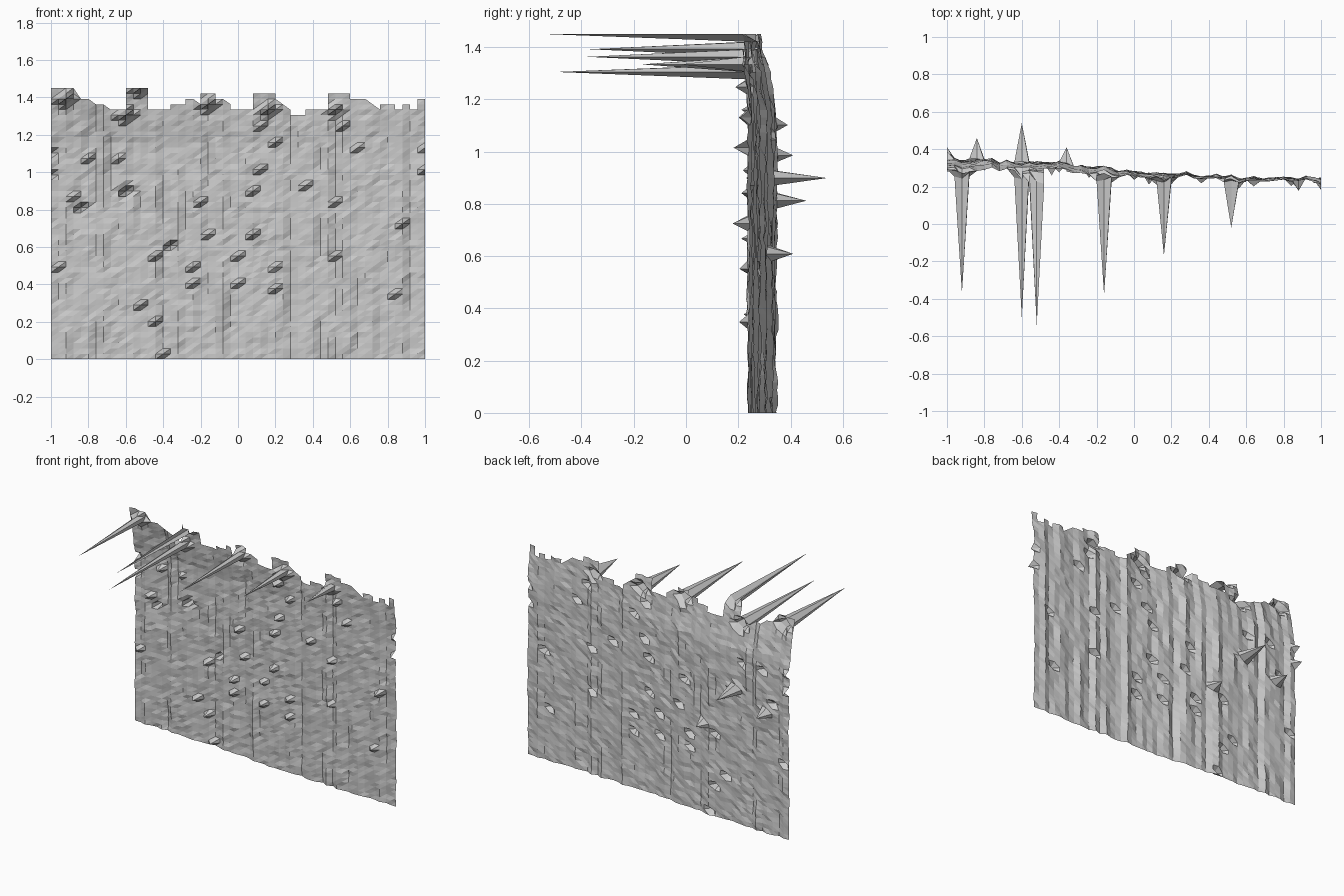
import bpy, bmesh, random

if "Cube" in bpy.data.objects:
    bpy.data.objects.remove(bpy.data.objects["Cube"])

random.seed(4)
N = 50
DX, DZ = 0.04, 0.029

# top edge runs: first column, last column, row at left, row at right
TOP = [(0, 3, 50, 50), (3, 4, 50, 48), (4, 5, 48, 48), (5, 8, 48, 46), (8, 10, 46, 46),
       (10, 13, 50, 50), (13, 16, 46, 46), (16, 18, 47, 47), (18, 20, 48, 47), (20, 22, 49, 49),
       (22, 24, 48, 47), (24, 27, 46, 46), (27, 30, 49, 49), (30, 32, 48, 46), (32, 34, 45, 45),
       (34, 37, 46, 46), (37, 40, 49, 49), (40, 42, 48, 48), (42, 44, 48, 46), (44, 46, 47, 47),
       (46, 47, 46, 46), (47, 48, 47, 47), (48, 49, 46, 46), (49, 50, 48, 48)]

# long forward spikes and backward spikes: x, z, y of the tip
SPIKES = [(-.92, 1.39, -.37), (-.6, 1.305, -.50), (-.52, 1.45, -.54), (-.16, 1.363, -.38),
          (.16, 1.334, -.17), (.52, 1.334, -.02), (-.6, .90, .54), (-.84, .81, .46),
          (-.36, .61, .41), (-1, .99, .41), (-1, 1.10, .39)]

# small lumps standing out of the front: x, z
BUMPS = [(-.8, 1.08), (-.88, .88), (-.96, .49), (-.64, 1.07), (-.52, .29), (-.44, .19),
         (-.44, .55), (-.24, .50), (-.24, .41), (-.16, .67), (-.2, .84), (0, .55),
         (0, .41), (.08, .67), (.08, .9), (.12, 1.02), (.2, 1.16), (.2, .50),
         (.2, .38), (.36, .93), (.52, .84), (.52, .55), (.64, 1.13), (.88, .73),
         (.84, .35), (1, 1.02), (1, 1.13), (.56, 1.24), (.12, 1.25), (-.4, .03)]


def base_y(x, z):
    pts = [(-1, .34), (-.6, .325), (-.3, .312), (0, .28), (.3, .26), (.6, .247), (1, .24)]
    for (a, ya), (b, yb) in zip(pts, pts[1:]):
        if x <= b + 1e-6:
            y = ya + (yb - ya) * (x - a) / (b - a)
            break
    lean = max(0, z - 1.15) / .3
    return y - lean * (.015 + .45 * (y - .24))


# sheet heights: column ridges plus fine noise
ridge = [random.gauss(0, .007) for _ in range(N + 1)]
height = {}
for i in range(N + 1):
    drift = 0
    for j in range(N + 1):
        drift = .75 * drift + random.gauss(0, .003)
        x, z = -1 + i * DX, j * DZ
        height[i, j] = base_y(x, z) + ridge[i] + drift


def cell(x, z):
    return round((x + 1) / DX), round(z / DZ)


for x, z in BUMPS:
    height[cell(x, z)] -= random.uniform(.03, .065)
for x, z, y in SPIKES:
    i, j = cell(x, z)
    height[i, j] = y
    # slight flare around the foot of each spike
    for a, b in ((-1, 0), (1, 0), (0, -1), (0, 1)):
        if (i + a, j + b) in height:
            height[i + a, j + b] += .06 * (y - height[i + a, j + b])

# build the open sheet, trimmed to the ragged top edge
bm = bmesh.new()
verts = {(i, j): bm.verts.new((-1 + i * DX, y, j * DZ)) for (i, j), y in height.items()}
for c0, c1, r0, r1 in TOP:
    for i in range(c0, c1):
        left = round(r0 + (r1 - r0) * (i - c0) / (c1 - c0))
        right = round(r0 + (r1 - r0) * (i + 1 - c0) / (c1 - c0))
        low = min(left, right)
        for j in range(low):
            a, b = verts[i, j], verts[i + 1, j]
            c, d = verts[i + 1, j + 1], verts[i, j + 1]
            bm.faces.new((a, b, c))
            bm.faces.new((a, c, d))
        for j in range(low, left):
            bm.faces.new((verts[i, j], verts[i + 1, low], verts[i, j + 1]))
        for j in range(low, right):
            bm.faces.new((verts[i, low], verts[i + 1, j], verts[i + 1, j + 1]))
bmesh.ops.delete(bm, geom=[v for v in bm.verts if not v.link_faces], context='VERTS')

mesh = bpy.data.meshes.new("rough_wall_sheet")
bm.to_mesh(mesh)
bm.free()
wall = bpy.data.objects.new("rough_wall_sheet", mesh)
bpy.context.collection.objects.link(wall)
